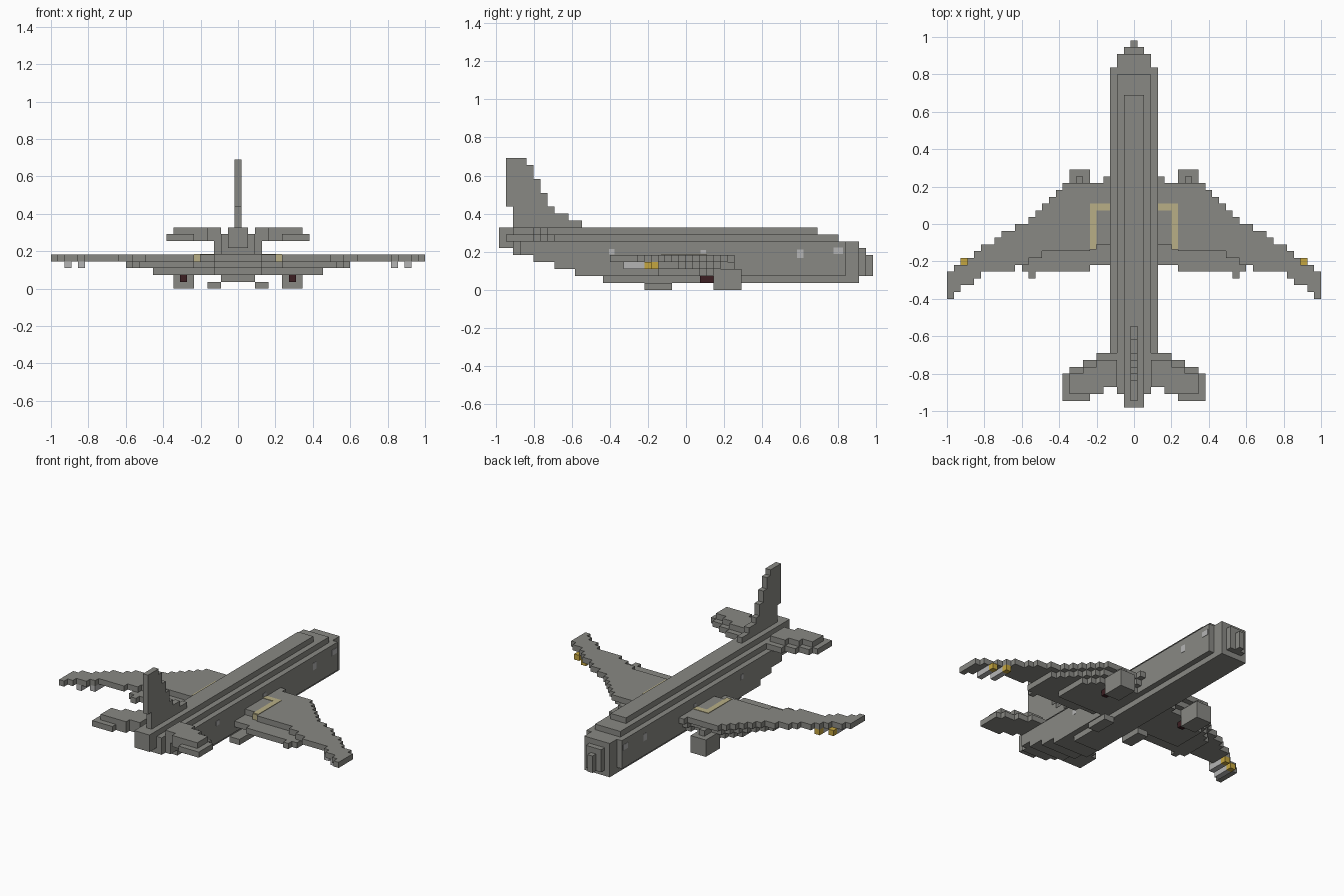
import bpy
import bmesh
from mathutils import Vector

if "Cube" in bpy.data.objects:
    bpy.data.objects.remove(bpy.data.objects["Cube"])

V = 2 / 55          # block size
ROWS = 54           # blocks from tail to nose


def material(name, rgb):
    m = bpy.data.materials.new(name)
    m.use_nodes = True
    m.diffuse_color = (*rgb, 1)
    m.node_tree.nodes["Principled BSDF"].inputs["Base Color"].default_value = (*rgb, 1)
    return m


grey = material("hull grey", (.25, .25, .23))
pale = material("pale grey", (.46, .46, .46))
beige = material("walkway beige", (.48, .43, .24))
yellow = material("tip yellow", (.56, .38, .05))
dark_red = material("exhaust dark red", (.045, .013, .016))


def row(y):
    return round(y / V + ROWS / 2)


def block(xs, ys, zs):
    return {(i, j, k) for i in xs for j in ys for k in zs}


def mirrored(cells):
    return cells | {(-i, j, k) for i, j, k in cells}


def lerp(points, x):
    for (x0, y0), (x1, y1) in zip(points, points[1:]):
        if x <= x1:
            return y0 + (y1 - y0) * (x - x0) / (x1 - x0)
    return points[-1][1]


DIRS = [Vector(d) for d in ((1, 0, 0), (-1, 0, 0), (0, 1, 0),
                            (0, -1, 0), (0, 0, 1), (0, 0, -1))]


def build(name, cells, mat):
    """Make the outer skin of a set of blocks."""
    bm = bmesh.new()
    for i, j, k in cells:
        centre = Vector((i, j - ROWS / 2 + .5, k + .5))
        for d in DIRS:
            if (i + d.x, j + d.y, k + d.z) in cells:
                continue
            u = Vector((d.y, d.z, d.x))
            w = d.cross(u)
            corners = [centre + (d + u * a + w * b) / 2
                       for a, b in ((1, 1), (-1, 1), (-1, -1), (1, -1))]
            bm.faces.new([bm.verts.new(c * V) for c in corners])
    bmesh.ops.remove_doubles(bm, verts=bm.verts, dist=V / 100)
    me = bpy.data.meshes.new(name)
    bm.to_mesh(me)
    bm.free()
    me.materials.append(mat)
    bpy.context.collection.objects.link(bpy.data.objects.new(name, me))


def plate(name, lo, hi, mat):
    """Thin box between two corners."""
    lo, hi = Vector(lo), Vector(hi)
    bm = bmesh.new()
    bmesh.ops.create_cube(bm, size=1)
    for v in bm.verts:
        v.co = (lo + hi) / 2 + v.co * (hi - lo)
    me = bpy.data.meshes.new(name)
    bm.to_mesh(me)
    bm.free()
    me.materials.append(mat)
    bpy.context.collection.objects.link(bpy.data.objects.new(name, me))


# Fuselage: layer -> (half width, tail row, nose row)
hull = {1: (2, 15, 52), 2: (3, 11, 54), 3: (3, 8, 54), 4: (3, 5, 54),
        5: (3, 2, 53), 6: (3, 0, 52), 7: (2, 0, 49), 8: (1, 0, 46)}
nose_limit = (54, 53, 52, 50)
tail_limit = (0, 0, 2, 3)
cells = set()
for k, (half, tail, nose) in hull.items():
    for i in range(half + 1):
        cells |= block([i], range(max(tail, tail_limit[i]), min(nose, nose_limit[i])), [k])
build("fuselage", mirrored(cells), grey)

# Fin: leading row of each layer upward from the hull
cells = set()
for n, lead in enumerate((12, 10, 8, 7, 7, 6, 6, 5, 5, 4)):
    cells |= block([0], range(2 if n < 3 else 1, lead), [9 + n])
build("tail_fin", cells, grey)

# Tailplane, two layers with the upper one inset
cells = set()
for i in range(3, 11):
    lead = 8 - max(0, i - 4) // 2
    trail = 3 if i < 5 else 2 if i < 7 else 1
    cells |= block([i], range(trail, lead), [7])
    if i < 10:
        cells |= block([i], range(trail + (i > 6), lead - 1), [8])
build("tailplane", mirrored(cells), grey)

# Wings: swept planform in three stacked layers
lead_line = [(.1, .24), (.36, .22), (.49, .09), (.6, .0), (.66, -.036),
             (.78, -.10), (.93, -.22), (1, -.29)]
trail_line = [(.1, -.11), (.2, -.125), (.45, -.15), (.6, -.22), (.65, -.255),
              (.79, -.255), (1, -.4)]
cells = set()
for i in range(3, 28):
    lead = row(lerp(lead_line, i * V))
    trail = row(lerp(trail_line, i * V))
    cells |= block([i], range(trail, lead), [4])
    if i <= 16:
        cells |= block([i], range(21 if i < 7 else 20, lead - 1), [3])
    if i <= 12:
        cells |= block([i], range(23, lead - 2), [2])
cells |= block([15], [19], [3])
build("wings", mirrored(cells), grey)

# Engines and exhausts
cells = block(range(7, 10), range(31, 35 + 1 - 1), range(3))
cells |= block(range(7, 10), [34], [2]) | block([8], range(31, 34), [3])
build("engines", mirrored(cells), grey)
build("exhausts", mirrored(block([8], (29, 30), [1])), dark_red)

# Belly wheels
build("wheels", mirrored(block((3, 4), range(21, 25), [0])), grey)

# Wing tip stores with yellow front ends
bodies = block([23], range(19, 22), [3]) | block([25], range(18, 21), [3])
tips = {(23, 22, 3), (25, 21, 3)}
build("store_bodies", mirrored(bodies), pale)
build("store_tips", mirrored(tips), yellow)

# Painted walkways on the wings and small panes on the hull sides
top = 5 * V
side = 3.5 * V
panes = ((-.39, .2, .03, .03), (.09, .2, .03, .02),
         (.6, .19, .035, .045), (.8, .205, .05, .035))
for s, label in ((1, "left"), (-1, "right")):
    def span(a, b):
        return sorted((s * a, s * b))

    x0, x1 = span(side, 6.5 * V)
    plate(label + "_walkway_across", (x0, 2 * V, top - .002), (x1, 3 * V, top + .003), beige)
    x0, x1 = span(5.5 * V, 6.5 * V)
    plate(label + "_walkway_along", (x0, -.13, top - .002), (x1, 2 * V, top + .003), beige)
    plate(label + "_walkway_end", (x0, -.13 - .006, 4 * V), (x1, -.13, top), beige)
    x0, x1 = span(side - .002, side + .002)
    for n, (y, z, w, h) in enumerate(panes):
        plate(f"{label}_pane_{n + 1}", (x0, y - w / 2, z - h / 2), (x1, y + w / 2, z + h / 2), pale)
